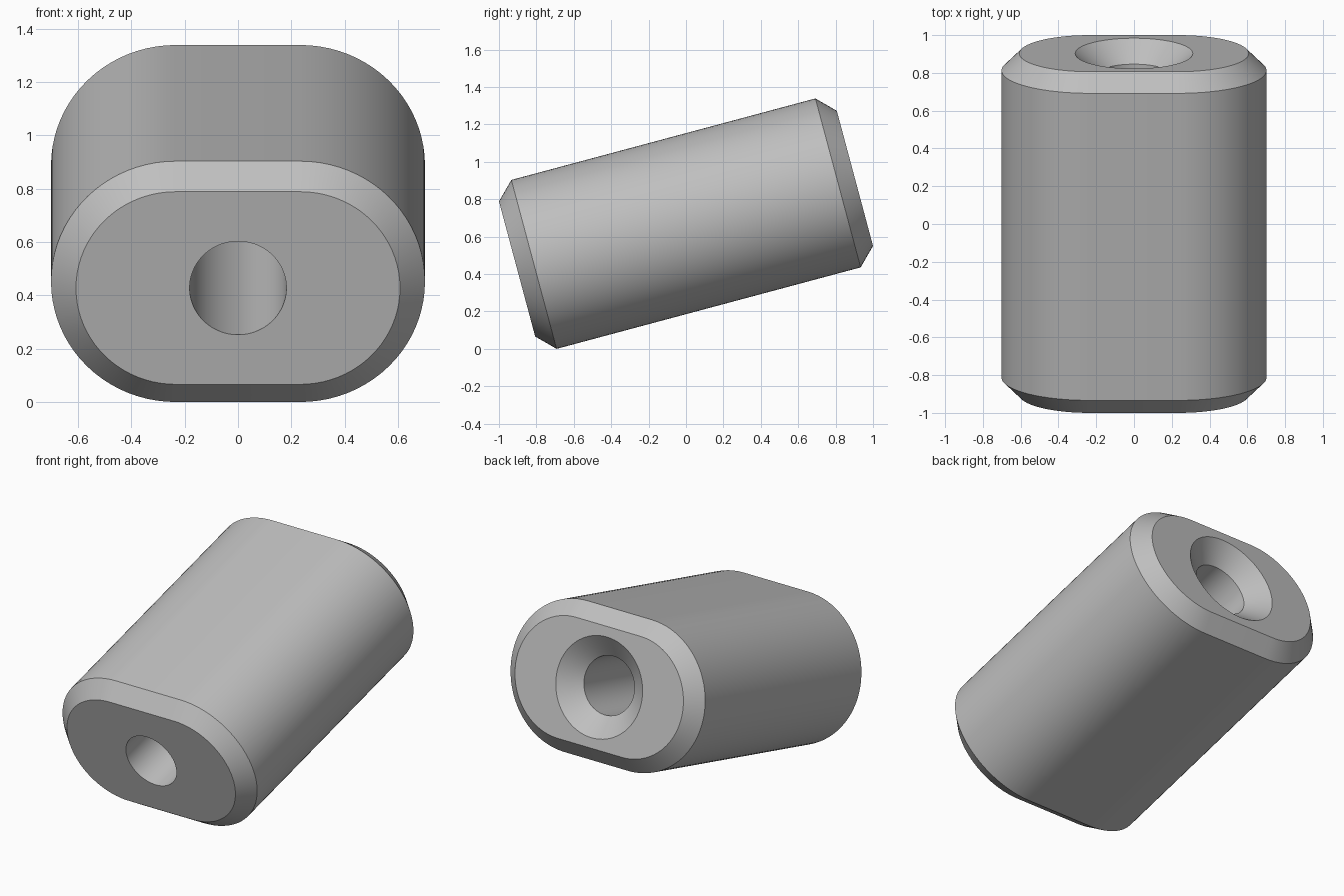
import bpy, bmesh, math
from mathutils import Matrix

if "Cube" in bpy.data.objects:
    bpy.data.objects.remove(bpy.data.objects["Cube"], do_unlink=True)

U = 0.0935               # chamfer size, the basic unit of the part
TILT = math.radians(15)
ARC = 40                 # segments in each half circle
HOLE, SINK = 1.94, 3.33  # bore and countersink radii

gray = bpy.data.materials.new("light_gray")
gray.use_nodes = True
gray.diffuse_color = (0.52, 0.52, 0.52, 1)
gray.node_tree.nodes["Principled BSDF"].inputs["Base Color"].default_value = gray.diffuse_color


def ring(bm, y, radius, straight):
    """Loop around the y axis: a slot outline, or a circle when straight is 0."""
    verts = []
    count = 2 * (ARC + 1)
    for i in range(count):
        side, step = divmod(i, ARC + 1)
        if straight:
            a = math.pi * (side + step / ARC) - math.pi / 2
        else:
            a = math.tau * (i + 0.5) / count - math.pi / 2
        shift = straight if side == 0 else -straight
        verts.append(bm.verts.new((shift + radius * math.cos(a), y, radius * math.sin(a))))
    return verts


# Closed section: front face, chamfers, body, back face, countersink, bore
section = [(-10, HOLE, 0), (-10, 4, 2.5), (-9, 5, 2.5), (9, 5, 2.5),
           (10, 4, 2.5), (10, SINK, 0), (8.85, HOLE, 0)]
bm = bmesh.new()
rings = [ring(bm, *s) for s in section]
for a, b in zip(rings, rings[1:] + rings[:1]):
    for i in range(len(a)):
        j = (i + 1) % len(a)
        bm.faces.new((a[i], a[j], b[j], b[i]))
bmesh.ops.recalc_face_normals(bm, faces=bm.faces)

# Scale, tilt and rest the lower edge on the ground
lift = U * (9 * math.sin(TILT) + 5 * math.cos(TILT))
bm.transform(Matrix.Translation((0, 0, lift)) @ Matrix.Rotation(TILT, 4, "X") @ Matrix.Scale(U, 4))

mesh = bpy.data.meshes.new("spacer_block")
bm.to_mesh(mesh)
bm.free()
mesh.materials.append(gray)
block = bpy.data.objects.new("spacer_block", mesh)
bpy.context.collection.objects.link(block)
bpy.context.view_layer.objects.active = block
block.select_set(True)
bpy.ops.object.shade_smooth_by_angle(angle=math.radians(30))
